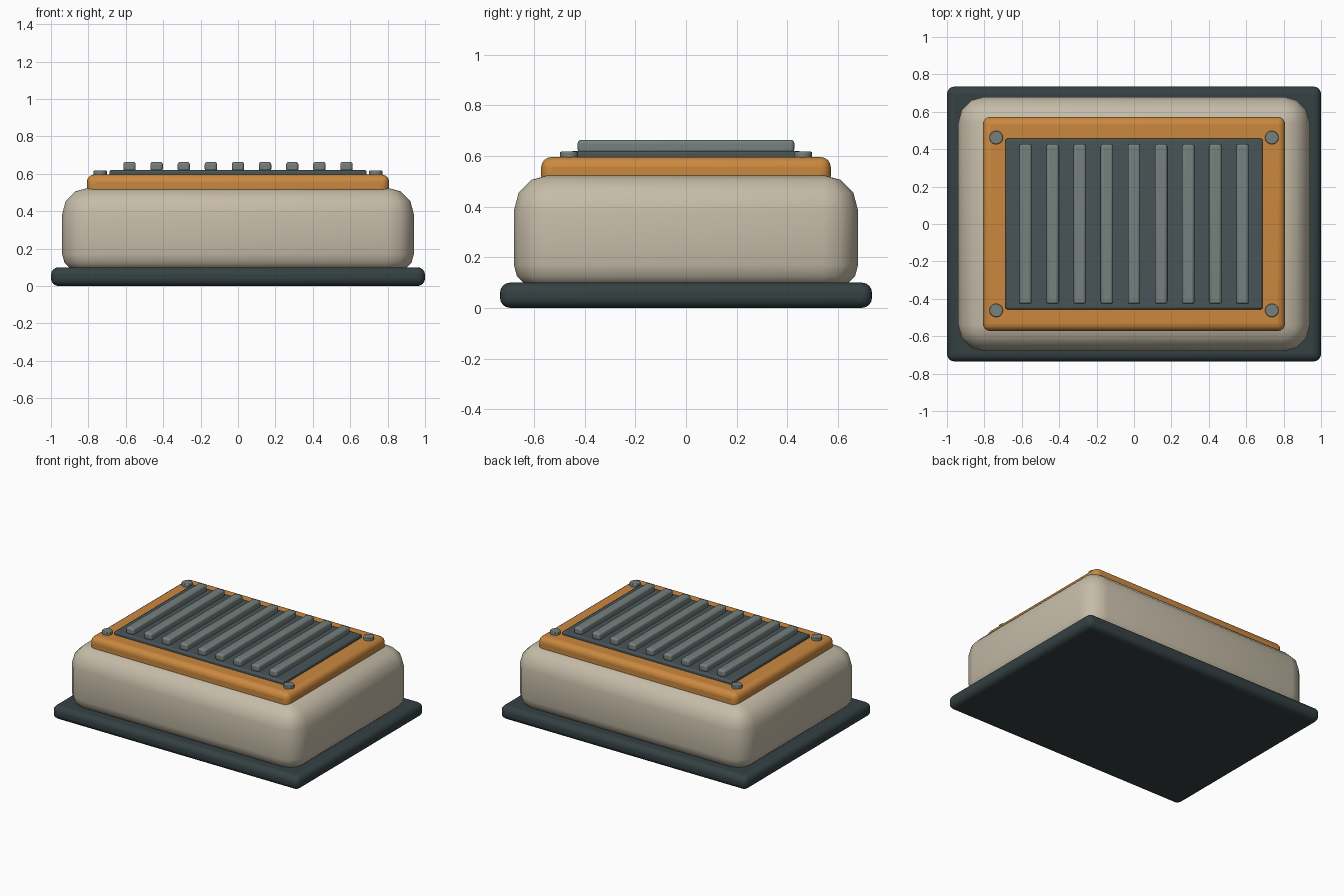
import bpy, bmesh
from math import sin, cos, pi, radians

if "Cube" in bpy.data.objects:
    bpy.data.objects.remove(bpy.data.objects["Cube"])


def material(name, rgb):
    m = bpy.data.materials.new(name)
    m.diffuse_color = (*rgb, 1)
    m.use_nodes = True
    m.node_tree.nodes["Principled BSDF"].inputs["Base Color"].default_value = m.diffuse_color
    return m


DARK = material("dark_rubber", (0.035, 0.052, 0.055))
BEIGE = material("beige_shell", (0.56, 0.50, 0.39))
ORANGE = material("orange_trim", (0.60, 0.25, 0.05))
SLATE = material("slate_panel", (0.065, 0.09, 0.095))
GREY = material("grey_metal", (0.18, 0.22, 0.21))


def finish(name, bm, mat, bevel=0, segments=3):
    bmesh.ops.recalc_face_normals(bm, faces=bm.faces)
    me = bpy.data.meshes.new(name)
    bm.to_mesh(me)
    bm.free()
    me.materials.append(mat)
    ob = bpy.data.objects.new(name, me)
    bpy.context.collection.objects.link(ob)
    if bevel:
        mod = ob.modifiers.new("Bevel", 'BEVEL')
        mod.width, mod.segments = bevel, segments
        mod.limit_method = 'ANGLE'
        mod.angle_limit = radians(40)
    bpy.ops.object.select_all(action='DESELECT')
    bpy.context.view_layer.objects.active = ob
    ob.select_set(True)
    bpy.ops.object.shade_smooth_by_angle(angle=radians(40))
    return ob


def box(name, hx, hy, z0, z1, mat, bevel, segments=3, x=0):
    bm = bmesh.new()
    bmesh.ops.create_cube(bm, size=1)
    for v in bm.verts:
        v.co = (x + v.co.x * 2 * hx, v.co.y * 2 * hy, z1 if v.co.z > 0 else z0)
    return finish(name, bm, mat, bevel, segments)


def shell(name, hx, hy, z0, z1, r_top, r_low, mat, n=3):
    """Rounded block lofted from rounded-rectangle rings, softer at the top."""
    levels = []
    for i in range(n + 1):
        a = pi / 2 * i / n
        levels.append((r_low * (1 - sin(a)), z0 + r_low * (1 - cos(a))))
    for i in range(n + 1):
        a = pi / 2 * i / n
        levels.append((r_top * (1 - cos(a)), z1 - r_top * (1 - sin(a))))
    bm = bmesh.new()
    rings = []
    for inset, z in levels:
        r = r_top - inset
        ring = []
        for q, (sx, sy) in enumerate(((1, 1), (-1, 1), (-1, -1), (1, -1))):
            for k in range(n + 1):
                a = pi / 2 * (q + k / n)
                ring.append(bm.verts.new((sx * (hx - r_top) + r * cos(a),
                                          sy * (hy - r_top) + r * sin(a), z)))
        rings.append(ring)
    for a, b in zip(rings, rings[1:]):
        for i in range(len(a)):
            j = (i + 1) % len(a)
            bm.faces.new((a[i], a[j], b[j], b[i]))
    bm.faces.new(rings[0])
    bm.faces.new(rings[-1])
    bmesh.ops.remove_doubles(bm, verts=bm.verts, dist=1e-4)
    return finish(name, bm, mat)


# Base plinth, main shell and top trim
box("base_plinth", 1.0, 0.735, 0, 0.10, DARK, 0.04, 4)
shell("main_shell", 0.94, 0.68, 0.08, 0.525, 0.14, 0.09, BEIGE)
box("top_trim", 0.808, 0.572, 0.48, 0.596, ORANGE, 0.04, 4)

# Vent panel with nine raised slats
box("vent_panel", 0.688, 0.456, 0.57, 0.62, SLATE, 0.01, 2)
for i in range(9):
    box(f"vent_slat_{i + 1}", 0.033, 0.428, 0.612, 0.664, GREY, 0.014, 3,
        x=(i - 4) * 0.145)

# Corner screws
for sx in (-1, 1):
    for sy in (-1, 1):
        bm = bmesh.new()
        bmesh.ops.create_cone(bm, cap_ends=True, segments=24,
                              radius1=0.036, radius2=0.036, depth=0.04)
        bmesh.ops.translate(bm, verts=bm.verts, vec=(sx * 0.737, sy * 0.462, 0.597))
        side = ("left" if sx < 0 else "right") + ("_front" if sy < 0 else "_back")
        finish(f"corner_screw_{side}", bm, GREY, 0.004, 2)
